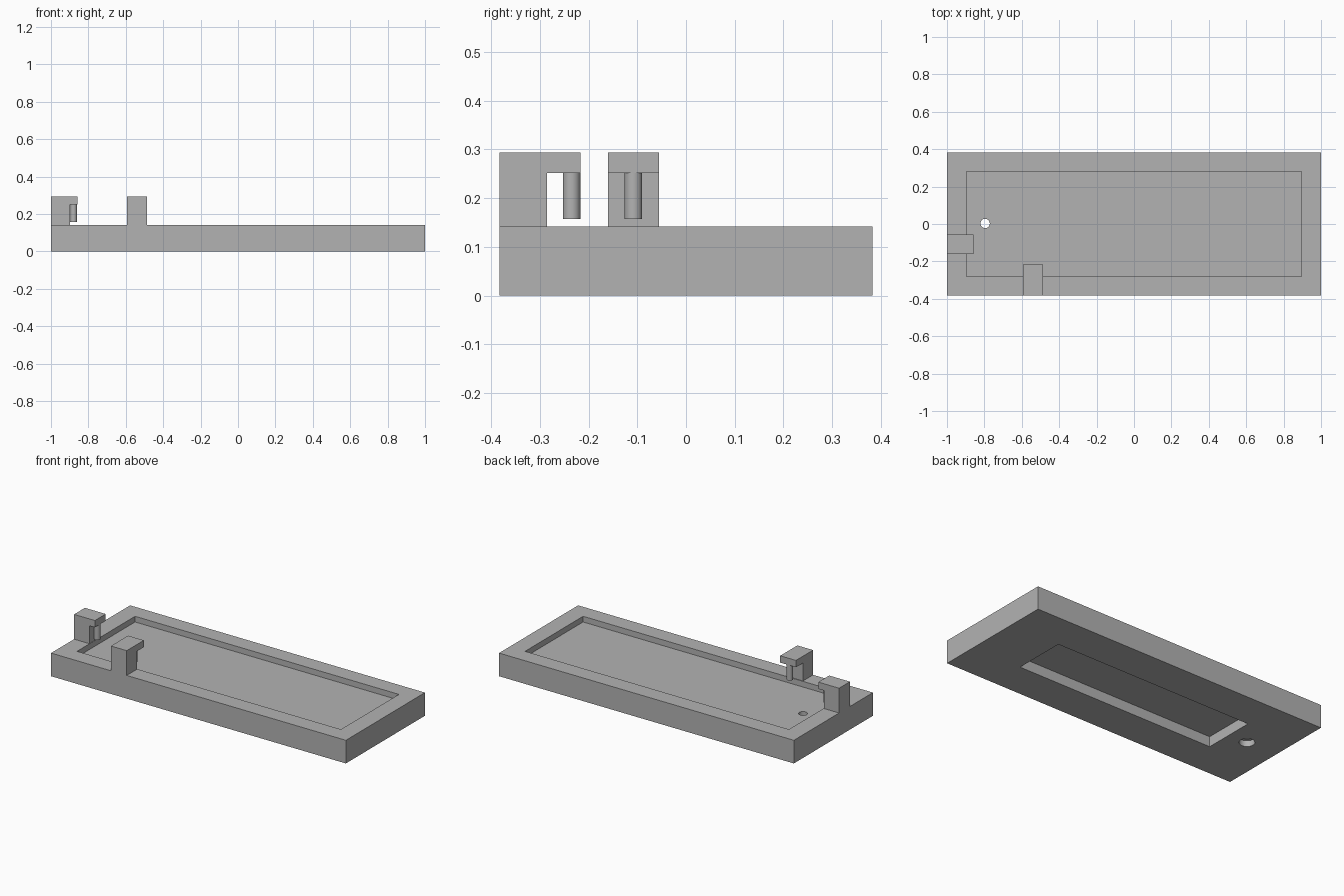
import bpy
import math

default_cube = bpy.data.objects.get("Cube")
if default_cube:
    bpy.data.objects.remove(default_cube, do_unlink=True)

# Single grey plastic
grey = bpy.data.materials.new("grey_plastic")
grey.use_nodes = True
colour = (0.45, 0.45, 0.45, 1)
grey.diffuse_color = colour
grey.node_tree.nodes["Principled BSDF"].inputs["Base Color"].default_value = colour


def box(name, low, high):
    """Box between two opposite corners."""
    centre = [(a + b) / 2 for a, b in zip(low, high)]
    bpy.ops.mesh.primitive_cube_add(size=1, location=centre)
    ob = bpy.context.object
    ob.name = name
    ob.scale = [b - a for a, b in zip(low, high)]
    bpy.ops.object.transform_apply(location=False, rotation=False, scale=True)
    ob.data.materials.append(grey)
    return ob


def cylinder(name, x, y, radius, bottom, top):
    """Upright smooth cylinder."""
    bpy.ops.mesh.primitive_cylinder_add(
        vertices=48, radius=radius, depth=top - bottom,
        location=(x, y, (bottom + top) / 2))
    ob = bpy.context.object
    ob.name = name
    ob.data.materials.append(grey)
    bpy.ops.object.shade_smooth_by_angle(angle=math.radians(30))
    return ob


def cut(target, cutter):
    """Subtract the cutter and remove it."""
    cutter.hide_render = True
    mod = target.modifiers.new("cut", 'BOOLEAN')
    mod.operation = 'DIFFERENCE'
    mod.solver = 'EXACT'
    mod.object = cutter
    bpy.context.view_layer.objects.active = target
    bpy.ops.object.modifier_apply(modifier=mod.name)
    bpy.data.objects.remove(cutter, do_unlink=True)


DECK = 0.142      # top of the tray rim
FLOOR = 0.107     # floor of the shallow recess
LIP = 0.252       # underside of the clip overhang
TOP = 0.294       # top of the clips

# Tray with recess above, pocket below and a counterbored hole
tray = box("tray", (-1, -0.383, 0), (1, 0.383, DECK))
cut(tray, box("recess_cutter", (-0.895, -0.281, FLOOR), (0.895, 0.281, 0.3)))
cut(tray, box("pocket_cutter", (-0.67, -0.161, -0.1), (0.67, 0.161, 0.062)))
cut(tray, cylinder("hole_cutter", -0.796, 0.003, 0.025, -0.1, 0.3))
cut(tray, cylinder("counterbore_cutter", -0.796, 0.003, 0.043, -0.1, 0.036))
bpy.context.view_layer.objects.active = tray
tray.select_set(True)
bpy.ops.object.shade_smooth_by_angle(angle=math.radians(30))

# Clip on the short end: post, overhang and hanging peg
box("end_clip_post", (-1, -0.16, DECK), (-0.897, -0.055, LIP))
box("end_clip_overhang", (-1, -0.16, LIP), (-0.859, -0.055, TOP))
cylinder("end_clip_peg", -0.879, -0.108, 0.018, 0.157, LIP)

# Clip on the front edge
box("front_clip_post", (-0.594, -0.383, DECK), (-0.487, -0.285, LIP))
box("front_clip_overhang", (-0.594, -0.383, LIP), (-0.487, -0.217, TOP))
cylinder("front_clip_peg", -0.54, -0.235, 0.018, 0.157, LIP)
